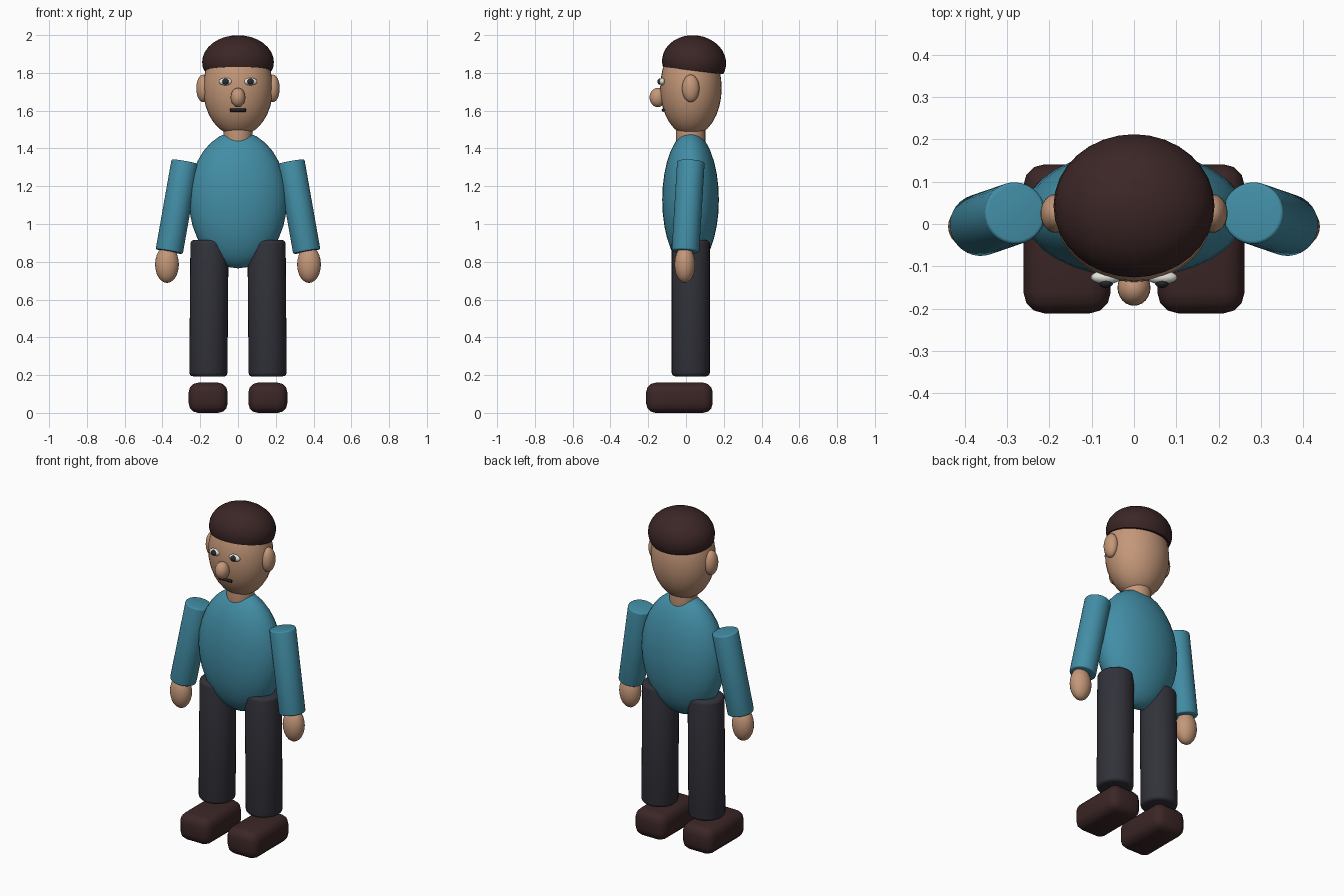
import bpy, bmesh, math
from mathutils import Vector

if "Cube" in bpy.data.objects:
    bpy.data.objects.remove(bpy.data.objects["Cube"])


def mat(name, r, g, b):
    m = bpy.data.materials.new(name)
    m.diffuse_color = (r, g, b, 1)
    m.use_nodes = True
    m.node_tree.nodes["Principled BSDF"].inputs["Base Color"].default_value = m.diffuse_color
    return m


SKIN = mat("skin", 0.55, 0.31, 0.19)
SHIRT = mat("teal shirt", 0.055, 0.27, 0.38)
TROUSER = mat("dark trousers", 0.031, 0.031, 0.042)
BROWN = mat("dark brown", 0.044, 0.019, 0.019)
WHITE = mat("eye white", 0.78, 0.78, 0.72)
BLACK = mat("pupil", 0.022, 0.024, 0.03)
LIP = mat("mouth dark", 0.02, 0.012, 0.012)


def finish(ob, name, material, bevel=0, segments=3):
    ob.name = name
    ob.data.materials.append(material)
    if bevel:
        m = ob.modifiers.new("bevel", "BEVEL")
        m.width, m.segments = bevel, segments
        m.limit_method, m.angle_limit = "ANGLE", math.radians(40)
        bpy.ops.object.modifier_apply(modifier=m.name)
    bpy.ops.object.shade_smooth_by_angle(angle=math.radians(40))
    return ob


def ellipsoid(name, material, centre, radii, seg=32):
    bpy.ops.mesh.primitive_uv_sphere_add(segments=seg, ring_count=seg // 2, radius=1, location=centre)
    ob = bpy.context.object
    ob.scale = radii
    bpy.ops.object.transform_apply(location=False, rotation=False, scale=True)
    return finish(ob, name, material)


def tube(name, material, a, b, radius, bevel, seg=32):
    a, b = Vector(a), Vector(b)
    bpy.ops.mesh.primitive_cylinder_add(vertices=seg, radius=radius, depth=(b - a).length,
                                        location=(a + b) / 2)
    ob = bpy.context.object
    ob.rotation_euler = (b - a).to_track_quat("Z", "Y").to_euler()
    return finish(ob, name, material, bevel)


# torso, neck and head
ellipsoid("torso", SHIRT, (0, 0.024, 1.128), (0.26, 0.15, 0.363))
tube("neck", SKIN, (0, 0.025, 1.40), (0, 0.025, 1.56), 0.077, 0.004)
ellipsoid("head", SKIN, (0, 0.026, 1.72), (0.185, 0.163, 0.255))

# hair: tilted ellipsoid with its lower part cut flat
hair = ellipsoid("hair", BROWN, (0, 0.043, 1.857), (0.19, 0.17, 0.142))
bm = bmesh.new()
bm.from_mesh(hair.data)
cut = bmesh.ops.bisect_plane(bm, geom=bm.verts[:] + bm.edges[:] + bm.faces[:],
                             plane_co=(0, 0, -0.045), plane_no=(0, 0, 1), clear_inner=True)
rim = [e for e in cut["geom_cut"] if isinstance(e, bmesh.types.BMEdge)]
bmesh.ops.contextual_create(bm, geom=rim)
bmesh.ops.recalc_face_normals(bm, faces=bm.faces[:])
bm.to_mesh(hair.data)
bm.free()
hair.rotation_euler.x = math.radians(-7)
bpy.ops.object.shade_smooth_by_angle(angle=math.radians(40))

# nose and mouth
ellipsoid("nose", SKIN, (0, -0.15, 1.67), (0.039, 0.043, 0.051), 24)
tube("mouth", LIP, (-0.042, -0.12, 1.603), (0.042, -0.12, 1.603), 0.009, 0.004, 16)

for s, side in ((-1, "right"), (1, "left")):
    # face details
    ellipsoid(side + "_ear", SKIN, (s * 0.185, 0.025, 1.718), (0.036, 0.046, 0.073), 24)
    ellipsoid(side + "_eye", WHITE, (s * 0.066, -0.126, 1.754), (0.036, 0.016, 0.02), 24)
    ellipsoid(side + "_pupil", BLACK, (s * 0.066, -0.138, 1.754), (0.017, 0.013, 0.017), 16)
    # arm and hand
    tube(side + "_arm", SHIRT, (s * 0.28, 0.026, 1.33), (s * 0.364, -0.003, 0.854), 0.073, 0.008)
    ellipsoid(side + "_hand", SKIN, (s * 0.376, -0.006, 0.786), (0.063, 0.055, 0.098), 24)
    # leg
    tube(side + "_leg", TROUSER, (s * 0.151, 0.025, 0.915), (s * 0.157, 0.025, 0.193), 0.101, 0.02)
    # shoe
    bpy.ops.mesh.primitive_cube_add(size=1, location=(s * 0.158, -0.035, 0.08))
    shoe = bpy.context.object
    shoe.scale = (0.206, 0.352, 0.16)
    bpy.ops.object.transform_apply(location=False, rotation=False, scale=True)
    finish(shoe, side + "_shoe", BROWN, 0.05, 3)
